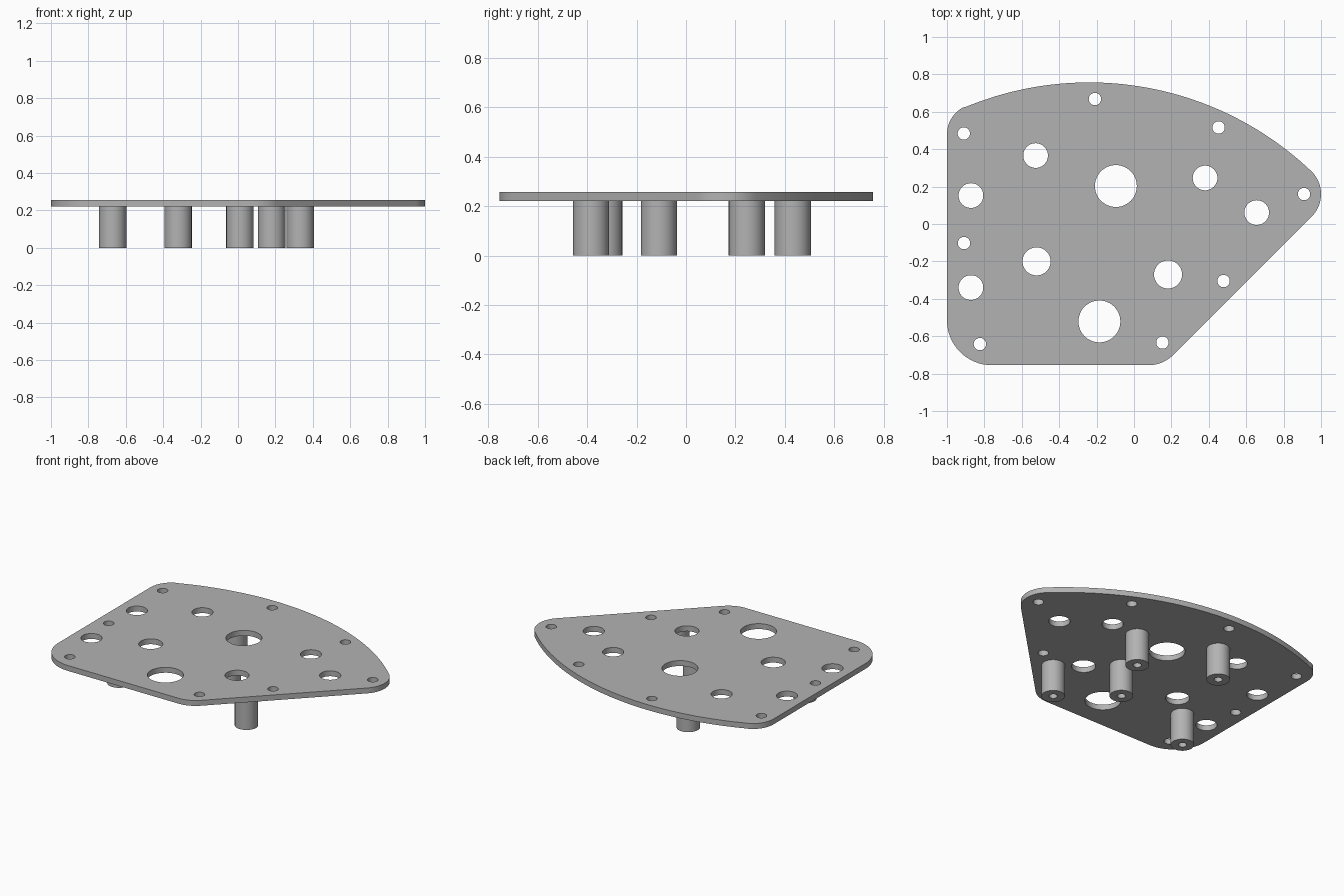
import bpy, bmesh
from math import sin, cos, radians

if "Cube" in bpy.data.objects:
    bpy.data.objects.remove(bpy.data.objects["Cube"], do_unlink=True)

GREY = (0.45, 0.45, 0.45, 1.0)
metal = bpy.data.materials.new("plain grey")
metal.use_nodes = True
metal.diffuse_color = GREY
bsdf = next(n for n in metal.node_tree.nodes if n.type == 'BSDF_PRINCIPLED')
bsdf.inputs["Base Color"].default_value = GREY


def arc(cx, cy, r, start, end, steps):
    """Points along an arc, angles in degrees."""
    angles = [radians(start + (end - start) * i / steps) for i in range(steps + 1)]
    return [(cx + r * cos(a), cy + r * sin(a)) for a in angles]


def circle(cx, cy, r, steps=48):
    return arc(cx, cy, r, 0, 360, steps)[:-1]


def slab(name, loops, bottom, top):
    """Solid with holes: the first loop is the outline, the others are cut out."""
    curve = bpy.data.curves.new(name + "_profile", 'CURVE')
    curve.dimensions = '2D'
    curve.fill_mode = 'BOTH'
    curve.extrude = (top - bottom) / 2
    for points in loops:
        spline = curve.splines.new('POLY')
        spline.points.add(len(points) - 1)
        for p, (x, y) in zip(spline.points, points):
            p.co = (x, y, 0, 1)
        spline.use_cyclic_u = True
    helper = bpy.data.objects.new(name + "_profile", curve)
    bpy.context.collection.objects.link(helper)
    depsgraph = bpy.context.evaluated_depsgraph_get()
    mesh = bpy.data.meshes.new_from_object(helper.evaluated_get(depsgraph))
    bpy.data.objects.remove(helper, do_unlink=True)
    bpy.data.curves.remove(curve)

    # Weld the caps to the walls and lift to height
    bm = bmesh.new()
    bm.from_mesh(mesh)
    bmesh.ops.remove_doubles(bm, verts=bm.verts, dist=0.0001)
    bmesh.ops.recalc_face_normals(bm, faces=bm.faces)
    bmesh.ops.translate(bm, verts=bm.verts, vec=(0, 0, (bottom + top) / 2))
    bm.to_mesh(mesh)
    bm.free()
    mesh.name = name
    mesh.materials.clear()
    mesh.materials.append(metal)
    obj = bpy.data.objects.new(name, mesh)
    bpy.context.collection.objects.link(obj)
    bpy.ops.object.select_all(action='DESELECT')
    obj.select_set(True)
    bpy.context.view_layer.objects.active = obj
    bpy.ops.object.shade_smooth_by_angle(angle=radians(30))
    return obj


PLATE_BOTTOM, PLATE_TOP = 0.22, 0.257

# Plate outline: rounded corners joined by straight edges and one wide back arc
outline = (arc(-0.76, -0.515, 0.24, 180, 270, 16)
           + arc(0.077, -0.567, 0.188, 270, 315, 10)
           + arc(0.83, 0.16, 0.17, -45, 46.5, 16)
           + arc(-0.24, -0.967, 1.724, 46.5, 112.5, 48)[1:]
           + arc(-0.838, 0.48, 0.162, 112.5, 180, 12)[1:])

# Hole centres grouped by radius
holes = {
    0.033: [(-0.91, 0.484), (-0.209, 0.668), (0.452, 0.516), (0.909, 0.16),
            (0.479, -0.305), (0.152, -0.634), (-0.824, -0.642), (-0.909, -0.102)],
    0.066: [(-0.526, 0.366), (-0.872, 0.152), (0.38, 0.246), (0.656, 0.061),
            (-0.872, -0.34)],
    0.075: [(-0.521, -0.2), (0.182, -0.27)],
    0.112: [(-0.097, 0.203), (-0.185, -0.521)],
}
cuts = [circle(x, y, r) for r, centres in holes.items() for x, y in centres]
slab("plate", [outline] + cuts, PLATE_BOTTOM, PLATE_TOP)

# Hollow standoff posts under the plate
posts = [(-0.67, -0.331), (-0.32, 0.432), (0.01, -0.11), (0.18, 0.246), (0.333, -0.384)]
for i, (x, y) in enumerate(posts, 1):
    slab(f"standoff_post_{i}", [circle(x, y, 0.073), circle(x, y, 0.026, 32)],
         0, PLATE_BOTTOM)
